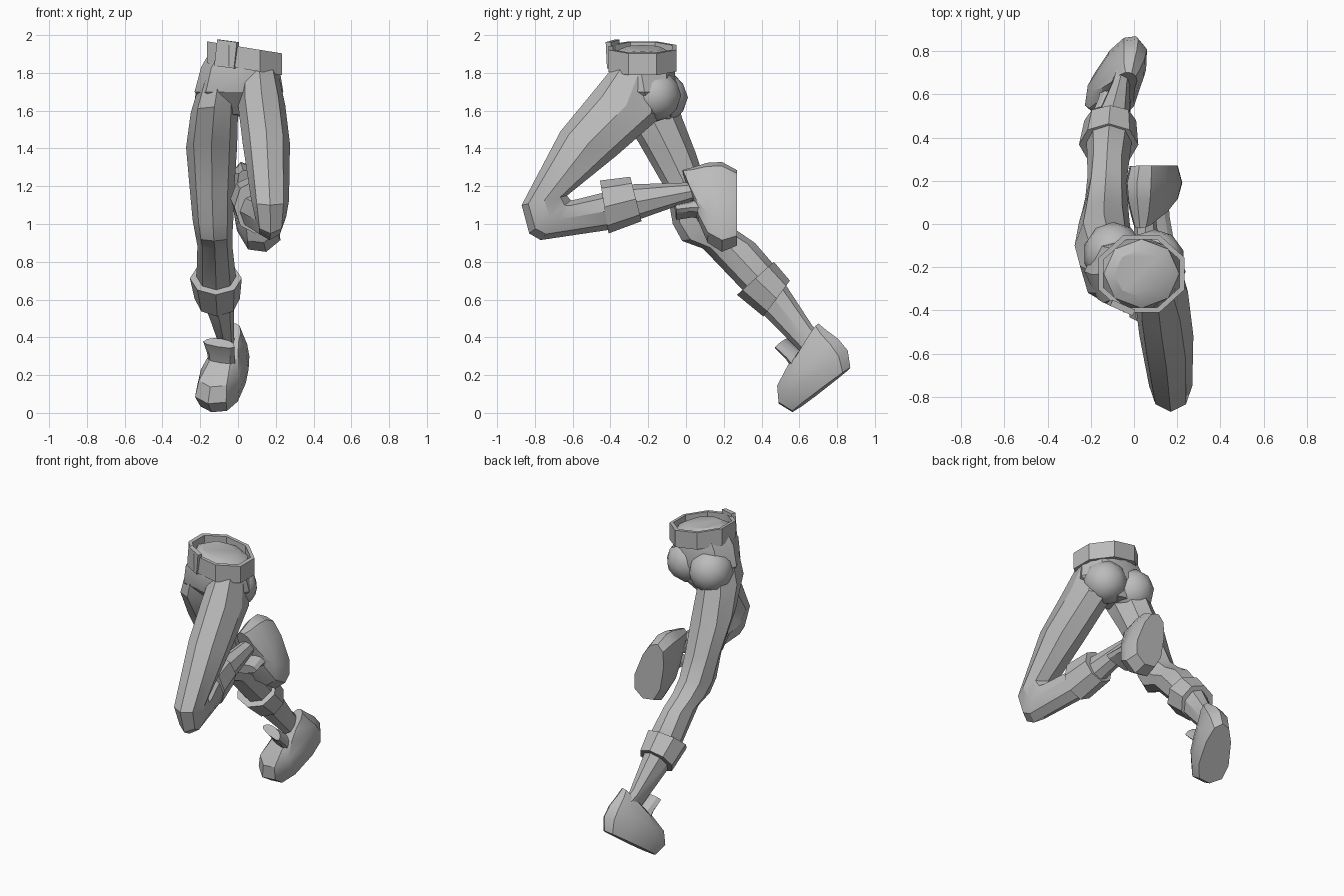
import bpy, bmesh
from math import sin, cos, pi, radians, copysign
from mathutils import Vector, Matrix

cube = bpy.data.objects.get("Cube")
if cube:
    bpy.data.objects.remove(cube, do_unlink=True)

grey = bpy.data.materials.new("plain grey")
grey.use_nodes = True
GREY = (0.5, 0.5, 0.5, 1)
grey.diffuse_color = GREY
grey.node_tree.nodes["Principled BSDF"].inputs["Base Color"].default_value = GREY


def finish(name, bm):
    """Turn a bmesh into a smooth-by-angle object."""
    bmesh.ops.recalc_face_normals(bm, faces=bm.faces)
    mesh = bpy.data.meshes.new(name)
    bm.to_mesh(mesh)
    bm.free()
    mesh.materials.append(grey)
    obj = bpy.data.objects.new(name, mesh)
    bpy.context.collection.objects.link(obj)
    bpy.ops.object.select_all(action='DESELECT')
    obj.select_set(True)
    bpy.context.view_layer.objects.active = obj
    bpy.ops.object.shade_smooth_by_angle(angle=radians(30))


def ring(p, q, x0, x1, tilt=0, sides=8, phase=0, flare=0, blunt=1):
    """Oval through side points p and q (y, z), spanning x0 to x1."""
    p, q = Vector(p), Vector(q)
    mid, half = (p + q) / 2, (q - p) / 2
    pts = []
    for i in range(sides):
        a = 2 * pi * i / sides + phase
        c, s = (copysign(abs(f) ** blunt, f) for f in (cos(a), sin(a)))
        yz = mid + half * c
        dx = (x1 - x0) / 2 * s * (1 + flare * c)
        pts.append(Vector(((x0 + x1) / 2 + dx, yz.x, yz.y - tilt * dx)))
    return pts


def loft(name, rings, closed=False):
    """Skin a row of rings, either capped or joined end to end."""
    bm = bmesh.new()
    rows = [[bm.verts.new(v) for v in r] for r in rings]
    n = len(rows[0])
    pairs = list(zip(rows, rows[1:]))
    if closed:
        pairs.append((rows[-1], rows[0]))
    for a, b in pairs:
        for i in range(n):
            j = (i + 1) % n
            bm.faces.new((a[i], a[j], b[j], b[i]))
    if not closed:
        bm.faces.new(rows[0])
        bm.faces.new(rows[-1])
    finish(name, bm)


def limb(name, rows):
    loft(name, [ring(*r) for r in rows])


# Hips
loft("hips", [
    ring((-0.34, 1.93), (-0.12, 1.93), -0.09, 0.15, 0.15),
    ring((-0.39, 1.90), (-0.07, 1.90), -0.14, 0.21, 0.15),
    ring((-0.41, 1.81), (-0.06, 1.81), -0.195, 0.225, 0.1, blunt=0.85),
    ring((-0.39, 1.70), (-0.05, 1.70), -0.23, 0.24, blunt=0.85),
    ring((-0.28, 1.58), (-0.08, 1.57), -0.14, 0.14)])

# Buttocks
for side, centre, size in (
        ("left", (0.095, -0.165, 1.68), (0.14, 0.14, 0.14)),
        ("right", (-0.095, -0.14, 1.67), (0.14, 0.15, 0.145))):
    bm = bmesh.new()
    bmesh.ops.create_icosphere(bm, subdivisions=2, radius=1)
    bmesh.ops.transform(bm, verts=bm.verts, matrix=Matrix.Translation(centre)
                        @ Matrix.Diagonal((*size, 1)))
    finish(side + "_buttock", bm)


# Belt with a hollow top
def belt_ring(z, inset):
    return ring((-0.425 + inset, z), (-0.035 - inset, z),
                -0.18 + inset, 0.25 - inset, 0.16, phase=pi / 8)


loft("belt", [belt_ring(1.82, 0), belt_ring(1.935, 0),
              belt_ring(1.935, 0.025), belt_ring(1.82, 0.025)], closed=True)

# Buckle
bm = bmesh.new()
bmesh.ops.create_cube(bm, size=1)
bmesh.ops.transform(bm, verts=bm.verts, matrix=Matrix.Translation(
    (-0.06, -0.385, 1.9)) @ Matrix.Rotation(radians(-24), 4, 'Z')
    @ Matrix.Rotation(radians(7), 4, 'Y') @ Matrix.Diagonal((0.115, 0.03, 0.14, 1)))
finish("buckle", bm)

# Left leg, knee raised forward and shin folded back
limb("left_trouser_leg", [
    ((-0.37, 1.85), (-0.12, 1.78), 0.01, 0.21),
    ((-0.50, 1.69), (-0.13, 1.57), 0.0, 0.25),
    ((-0.665, 1.49), (-0.37, 1.36), 0.025, 0.275),
    ((-0.87, 1.10), (-0.63, 1.15), 0.07, 0.27),
    ((-0.83, 0.95), (-0.61, 1.125), 0.09, 0.255),
    ((-0.77, 0.915), (-0.58, 1.13), 0.09, 0.245),
    ((-0.40, 0.97), (-0.42, 1.17), 0.005, 0.185),
    ((-0.27, 1.03), (-0.29, 1.17), 0.01, 0.15)])
limb("left_cuff", [
    ((-0.41, 0.95), (-0.455, 1.23), -0.02, 0.20),
    ((-0.235, 1.015), (-0.295, 1.25), -0.04, 0.17)])
limb("left_ankle", [
    ((-0.26, 1.02), (-0.29, 1.21), 0.0, 0.14),
    ((0.05, 1.13), (0.03, 1.22), 0.0, 0.10),
    ((0.14, 1.13), (0.14, 1.23), 0.0, 0.09)])

# Right leg, stretched out behind
limb("right_trouser_leg", [
    ((-0.36, 1.84), (-0.09, 1.80), -0.18, 0.0),
    ((-0.37, 1.62), (-0.02, 1.56), -0.25, 0.0),
    ((-0.25, 1.43), (0.05, 1.38), -0.275, -0.005),
    ((-0.10, 1.17), (0.115, 1.19), -0.255, -0.02),
    ((-0.07, 1.00), (0.19, 1.04), -0.24, -0.025),
    ((-0.02, 0.91), (0.27, 0.965), -0.225, -0.03),
    ((0.09, 0.87), (0.365, 0.90), -0.215, -0.03),
    ((0.31, 0.64), (0.46, 0.79), -0.22, -0.01),
    ((0.40, 0.56), (0.51, 0.69), -0.18, -0.02)])
limb("right_cuff", [
    ((0.27, 0.625), (0.465, 0.80), -0.255, 0.02),
    ((0.41, 0.51), (0.55, 0.70), -0.23, 0.01)])
limb("right_ankle", [
    ((0.41, 0.52), (0.52, 0.69), -0.19, -0.02),
    ((0.60, 0.33), (0.67, 0.46), -0.11, -0.02),
    ((0.70, 0.29), (0.77, 0.38), -0.08, 0.0)])

# Shoes: layers of (heel point, toe point, half width) above the sole
SHOE = [((0, 0), (0.415, 0), 0.095),
        ((-0.045, 0.08), (0.45, 0.08), 0.112),
        ((-0.04, 0.16), (0.40, 0.155), 0.1),
        ((-0.015, 0.235), (0.28, 0.205), 0.075),
        ((0, 0.29), (0.15, 0.235), 0.05)]
TONGUE = [((0.15, 0.17), (0.26, 0.17), 0.07),
          ((0.18, 0.25), (0.25, 0.24), 0.075),
          ((0.20, 0.33), (0.26, 0.32), 0.085)]


def shoe(side, heel, toe_dir, up):
    d = Vector(toe_dir).normalized()
    n = Vector(up)
    n = (n - d * n.dot(d)).normalized()
    across = d.cross(n)
    for part, layers in (("shoe", SHOE), ("shoe_tongue", TONGUE)):
        rows = []
        for p, q, w in layers:
            # wider at the ball of the foot than at the heel
            flat = ring(p, q, -w, w, sides=10, flare=0.25, blunt=0.8)
            rows.append([Vector(heel) + across * v.x + d * v.y + n * v.z for v in flat])
        loft(side + "_" + part, rows)


shoe("left", (0.025, 0.27, 1.285), (0.12, 0, -0.42), (0, -1, 0.03))
shoe("right", (0.01, 0.87, 0.24), (-0.15, -0.305, -0.235), (-0.08, -0.6, 0.79))
